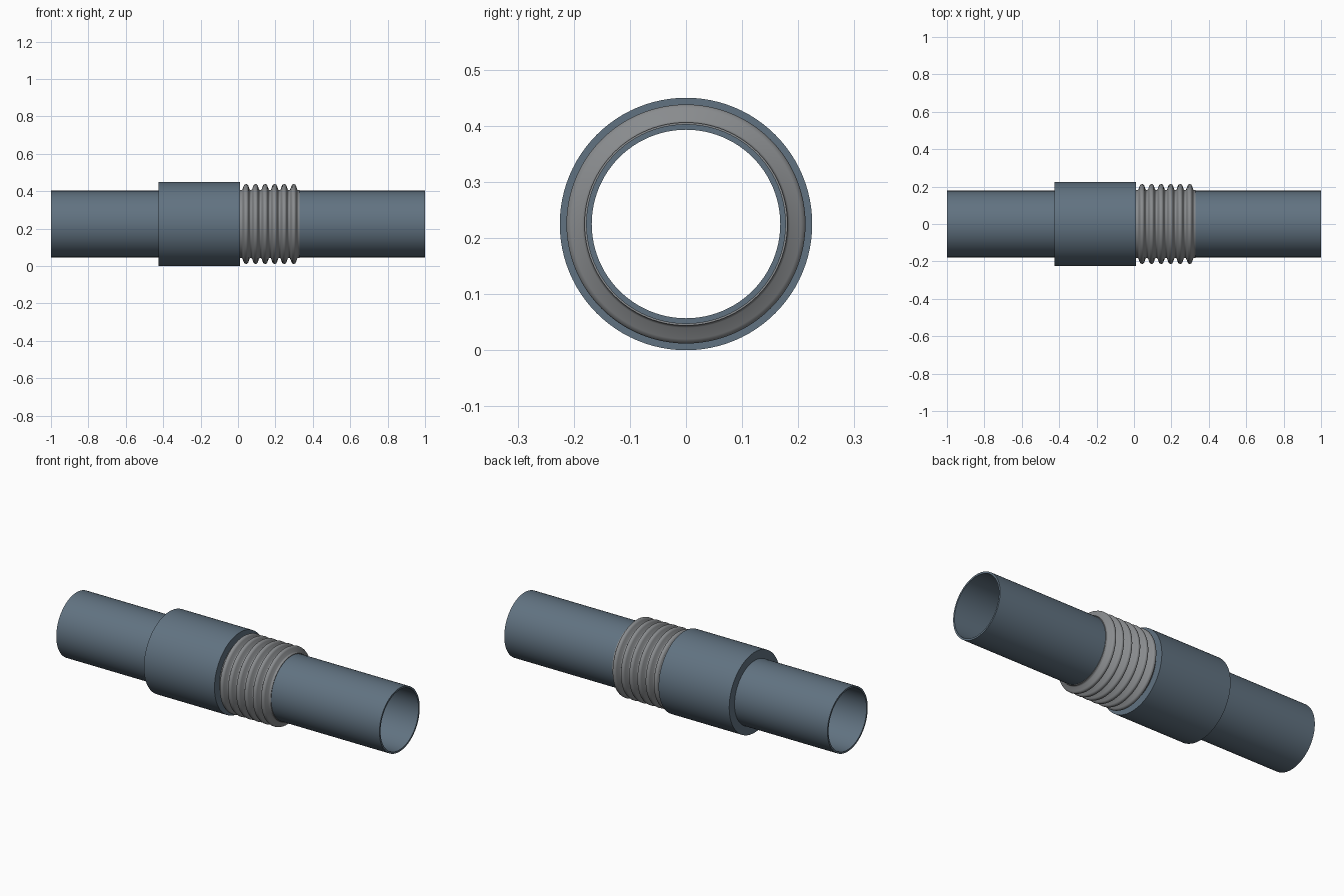
import bpy, bmesh, math

if "Cube" in bpy.data.objects:
    bpy.data.objects.remove(bpy.data.objects["Cube"])

AXIS_Z = 0.225
SEGMENTS = 96


def material(name, color):
    mat = bpy.data.materials.new(name)
    mat.diffuse_color = color
    mat.use_nodes = True
    mat.node_tree.nodes["Principled BSDF"].inputs["Base Color"].default_value = mat.diffuse_color
    return mat


def lathe(name, profile, mat, angle=30):
    """Revolve a closed (x, radius) profile about the pipe axis."""
    bm = bmesh.new()
    rings = []
    for i in range(SEGMENTS):
        a = 2 * math.pi * i / SEGMENTS
        rings.append([bm.verts.new((x, r * math.sin(a), r * math.cos(a)))
                      for x, r in profile])
    n = len(profile)
    for i, ring in enumerate(rings):
        nxt = rings[(i + 1) % SEGMENTS]
        for j in range(n):
            k = (j + 1) % n
            bm.faces.new((ring[j], ring[k], nxt[k], nxt[j]))
    bmesh.ops.recalc_face_normals(bm, faces=bm.faces)
    mesh = bpy.data.meshes.new(name)
    bm.to_mesh(mesh)
    bm.free()
    obj = bpy.data.objects.new(name, mesh)
    obj.location.z = AXIS_Z
    mesh.materials.append(mat)
    bpy.context.collection.objects.link(obj)
    bpy.ops.object.select_all(action='DESELECT')
    obj.select_set(True)
    bpy.context.view_layer.objects.active = obj
    bpy.ops.object.shade_smooth_by_angle(angle=math.radians(angle))
    return obj


steel = material("painted_steel", (0.12, 0.17, 0.22, 1))
bare = material("bare_metal", (0.25, 0.26, 0.27, 1))

# Thin-walled pipe running the full length
lathe("pipe", [(-1, 0.168), (-1, 0.178), (1, 0.178), (1, 0.168)], steel)

# Wide sleeve around the pipe, closed at both ends
lathe("sleeve", [(-0.425, 0.176), (-0.425, 0.225), (0.012, 0.225),
                 (0.012, 0.176)], steel)

# Bellows: six rounded convolutions and a short end cuff
pitch, first, crest, valley = 0.051, 0.043, 0.213, 0.181
profile = [(0.005, 0.176), (0.005, valley)]
for i in range(6):
    c = first + i * pitch
    profile += [(c + dx, r) for dx, r in (
        (-0.023, valley), (-0.019, 0.185), (-0.012, 0.205), (-0.008, 0.211),
        (-0.003, crest), (0.003, crest), (0.008, 0.211), (0.012, 0.205),
        (0.019, 0.185), (0.023, valley))]
profile += [(0.33, valley), (0.33, 0.176)]
lathe("bellows", profile, bare, 50)
